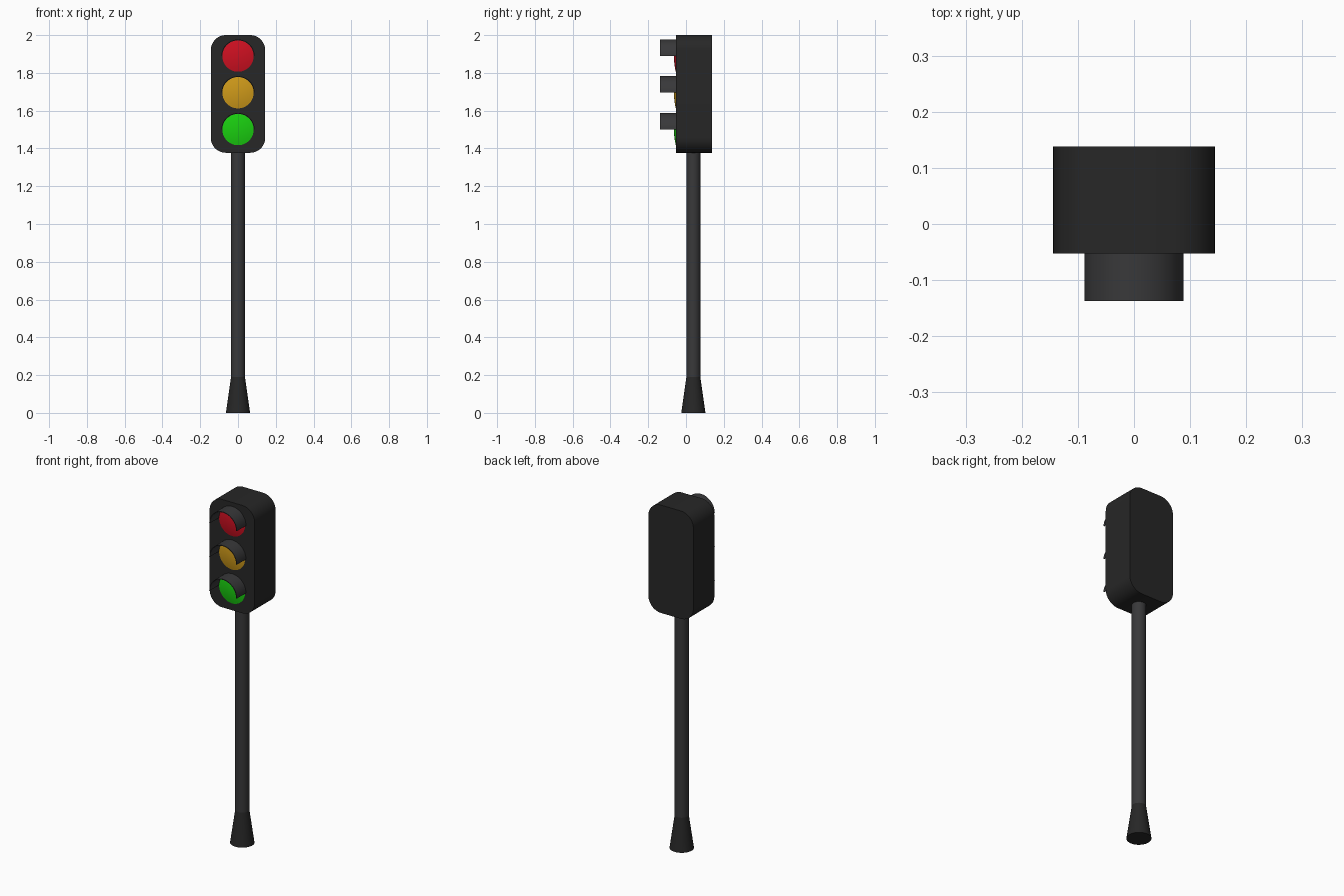
import bpy, bmesh
from math import sin, cos, pi, radians

if "Cube" in bpy.data.objects:
    bpy.data.objects.remove(bpy.data.objects["Cube"])

FRONT, BACK = -0.053, 0.138      # housing depth range
LIGHT_R, VISOR_R = 0.083, 0.088


def material(name, color):
    m = bpy.data.materials.new(name)
    m.diffuse_color = (*color, 1)
    m.use_nodes = True
    m.node_tree.nodes["Principled BSDF"].inputs["Base Color"].default_value = m.diffuse_color
    return m


def finish(bm, name, mat, recalc=True):
    if recalc:
        bmesh.ops.recalc_face_normals(bm, faces=bm.faces)
    mesh = bpy.data.meshes.new(name)
    bm.to_mesh(mesh)
    bm.free()
    mesh.materials.append(mat)
    ob = bpy.data.objects.new(name, mesh)
    bpy.context.collection.objects.link(ob)
    bpy.ops.object.select_all(action='DESELECT')
    ob.select_set(True)
    bpy.context.view_layer.objects.active = ob
    bpy.ops.object.shade_smooth_by_angle(angle=radians(35))
    return ob


def lathe(name, profile, mat, segments=48):
    """Pole-style revolve of (radius, z) points around the z axis."""
    bm = bmesh.new()
    rings = [[bm.verts.new((r * cos(2 * pi * i / segments), r * sin(2 * pi * i / segments), z))
              for i in range(segments)] for r, z in profile]
    for a, b in zip(rings, rings[1:]):
        for i in range(segments):
            j = (i + 1) % segments
            bm.faces.new((a[i], a[j], b[j], b[i]))
    bm.faces.new(rings[0])
    bm.faces.new(rings[-1])
    return finish(bm, name, mat)


dark = material("housing_black", (0.02, 0.02, 0.02))
grey = material("pole_charcoal", (0.04, 0.04, 0.042))

# Pole and flared base
pole = lathe("pole", [(0.037, 0.19), (0.037, 1.40)], grey)
base = lathe("pole_base", [(0.064, 0), (0.037, 0.19)], dark)
pole.location.y = base.location.y = 0.039

# Housing: rounded rectangle extruded front to back
bm = bmesh.new()
hw, z0, z1, r = 0.144, 1.377, 2.0, 0.08
outline = []
for k, (cx, cz) in enumerate([(hw - r, z1 - r), (r - hw, z1 - r), (r - hw, z0 + r), (hw - r, z0 + r)]):
    for i in range(13):
        a = (k + i / 12) * pi / 2
        outline.append(bm.verts.new((cx + r * cos(a), FRONT, cz + r * sin(a))))
face = bm.faces.new(outline)
ext = bmesh.ops.extrude_face_region(bm, geom=[face], use_keep_orig=True)
bmesh.ops.translate(bm, vec=(0, BACK - FRONT, 0),
                    verts=[g for g in ext["geom"] if isinstance(g, bmesh.types.BMVert)])
finish(bm, "housing", dark)


def lens(name, z, mat):
    """Shallow domed disc facing -y."""
    bm = bmesh.new()
    n, steps, bulge = 48, 6, 0.010
    rings = []
    for s in range(steps):
        rr = LIGHT_R * (1 - s / steps)
        y = FRONT - 0.001 - bulge * (1 - (rr / LIGHT_R) ** 2)
        rings.append([bm.verts.new((rr * cos(2 * pi * i / n), y, z + rr * sin(2 * pi * i / n)))
                      for i in range(n)])
    tip = bm.verts.new((0, FRONT - 0.001 - bulge, z))
    for i in range(n):
        j = (i + 1) % n
        for a, b in zip(rings, rings[1:]):
            bm.faces.new((a[i], a[j], b[j], b[i]))
        bm.faces.new((rings[-1][i], rings[-1][j], tip))
    finish(bm, name, mat, recalc=False)


def visor(name, z):
    """Thin half-tube hood above a lens."""
    bm = bmesh.new()
    n, y0, y1, inner = 32, FRONT + 0.002, -0.137, VISOR_R - 0.004
    section = [(rr, y) for rr, y in ((VISOR_R, y0), (VISOR_R, y1), (inner, y1), (inner, y0))]
    arcs = [[bm.verts.new((rr * cos(pi * i / n), y, z + rr * sin(pi * i / n))) for rr, y in section]
            for i in range(n + 1)]
    for a, b in zip(arcs, arcs[1:]):
        for k in range(4):
            m = (k + 1) % 4
            bm.faces.new((a[k], a[m], b[m], b[k]))
    bm.faces.new(arcs[0])
    bm.faces.new(arcs[-1])
    finish(bm, name, grey)


# Three lights with hoods
for color, z, rgb in (("red", 1.889, (0.62, 0.005, 0.015)),
                      ("amber", 1.695, (0.62, 0.32, 0.01)),
                      ("green", 1.500, (0.01, 0.62, 0.005))):
    lens(color + "_lens", z, material(color + "_light", rgb))
    visor(color + "_visor", z)
